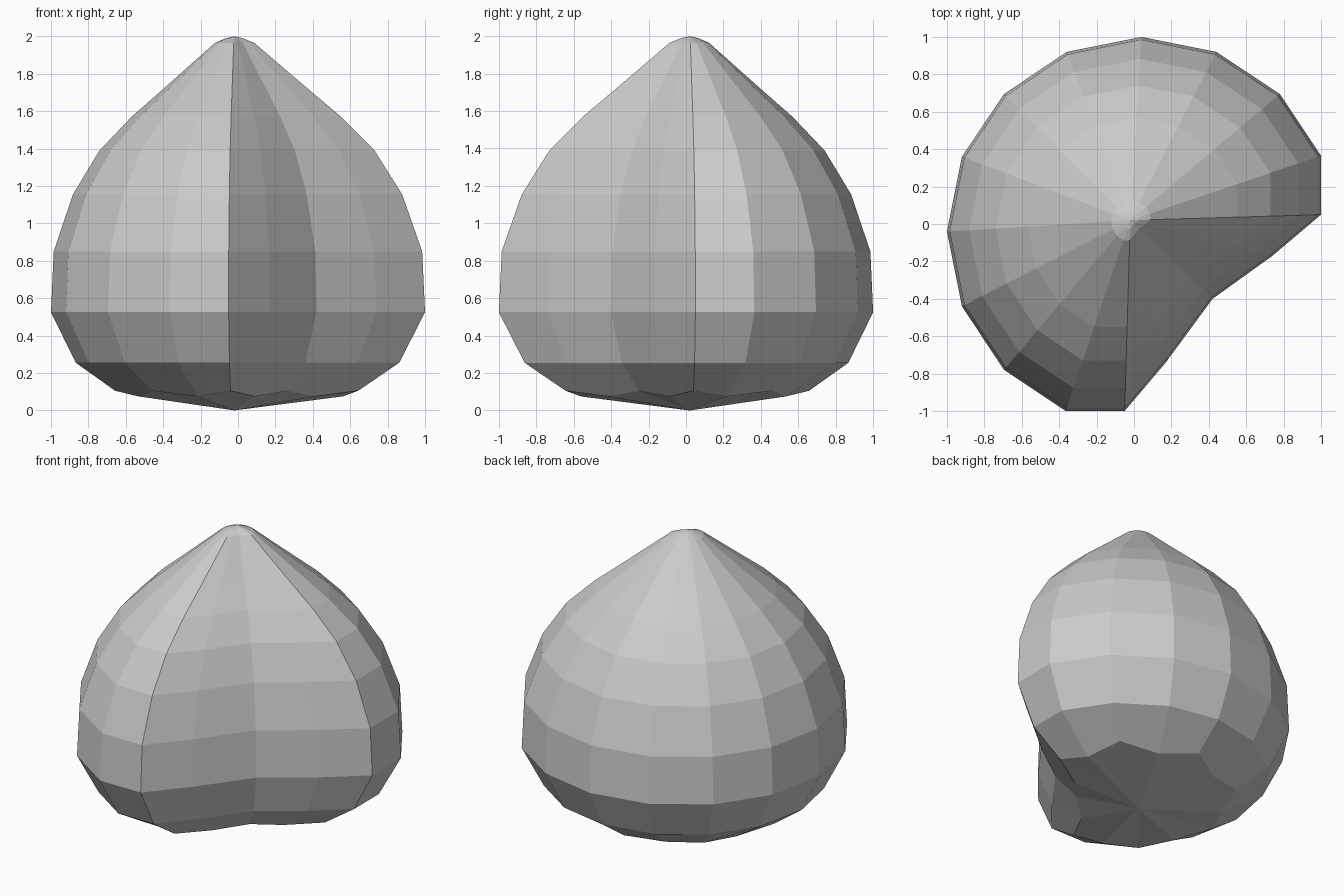
import bpy
import bmesh

if "Cube" in bpy.data.objects:
    bpy.data.objects.remove(bpy.data.objects["Cube"])

AXIS = (-0.02, 0.02)

# widest cross-section: half of the notched outline, mirrored across y = -x
half = [(0.42, -0.40), (0.74, -0.17), (1.0, 0.05), (1.0, 0.365), (0.78, 0.695),
        (0.44, 0.92), (0.04, 1.0), (-0.36, 0.92), (-0.695, 0.695)]
outline = half + [(-y, -x) for x, y in reversed(half[1:-1])]

# (scale for even sides, scale for odd sides, z even, z odd), bottom to top
rings = [(0.65, 0.57, 0.105, 0.075)]
rings += [(s, s, z, z) for s, z in [
    (0.865, 0.255), (1.0, 0.525), (0.985, 0.85), (0.88, 1.155), (0.735, 1.39),
    (0.56, 1.57), (0.38, 1.725), (0.105, 1.965), (0.045, 1.99)]]

bm = bmesh.new()


def vert(p, s, z):
    return bm.verts.new((AXIS[0] + (p[0] - AXIS[0]) * s,
                         AXIS[1] + (p[1] - AXIS[1]) * s, z))


# stacked rings
loops = [[vert(p, r[i % 2], r[2 + i % 2]) for i, p in enumerate(outline)] for r in rings]
n = len(outline)
for lo, hi in zip(loops, loops[1:]):
    for i in range(n):
        j = (i + 1) % n
        bm.faces.new((lo[i], lo[j], hi[j], hi[i]))

# pointed base and tip
base = bm.verts.new((*AXIS, 0))
tip = bm.verts.new((*AXIS, 2))
for i in range(n):
    j = (i + 1) % n
    bm.faces.new((base, loops[0][j], loops[0][i]))
    bm.faces.new((tip, loops[-1][i], loops[-1][j]))

bmesh.ops.recalc_face_normals(bm, faces=bm.faces)
mesh = bpy.data.meshes.new("notched_bulb")
bm.to_mesh(mesh)
bm.free()
bpy.context.collection.objects.link(bpy.data.objects.new("notched_bulb", mesh))
